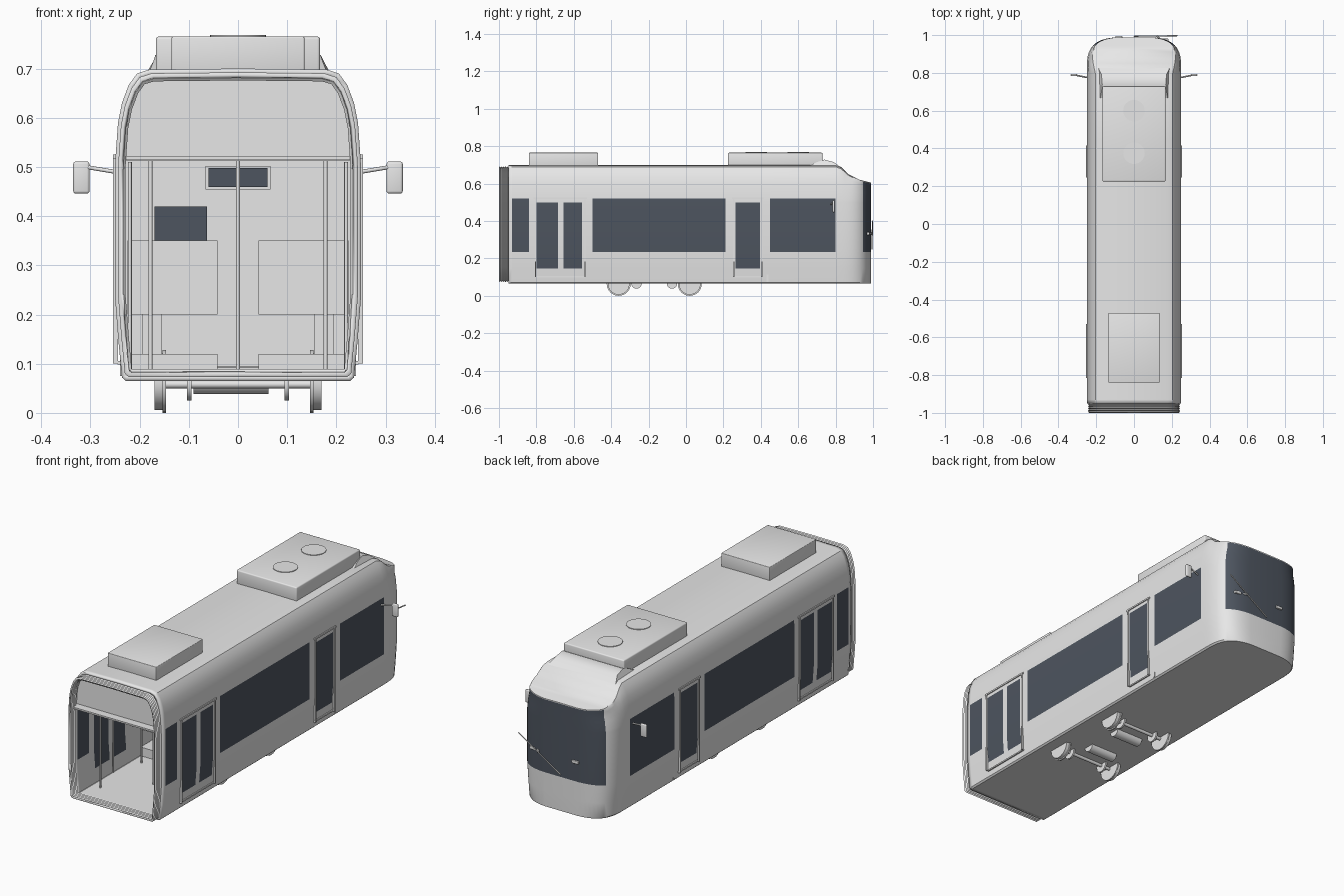
import bpy, bmesh, math
from mathutils import Vector

if "Cube" in bpy.data.objects:
    bpy.data.objects.remove(bpy.data.objects["Cube"])


def material(name, rgb):
    m = bpy.data.materials.new(name)
    m.use_nodes = True
    m.diffuse_color = (*rgb, 1)
    m.node_tree.nodes["Principled BSDF"].inputs["Base Color"].default_value = (*rgb, 1)
    return m


PAINT = material("light grey paint", (0.8, 0.8, 0.8))
GLASS = material("dark glass", (0.075, 0.09, 0.115))


def finish(name, bm, mats=(PAINT,), smooth=True):
    bmesh.ops.recalc_face_normals(bm, faces=bm.faces)
    me = bpy.data.meshes.new(name)
    bm.to_mesh(me)
    bm.free()
    for m in mats:
        me.materials.append(m)
    ob = bpy.data.objects.new(name, me)
    bpy.context.collection.objects.link(ob)
    if smooth:
        bpy.ops.object.select_all(action='DESELECT')
        ob.select_set(True)
        bpy.context.view_layer.objects.active = ob
        bpy.ops.object.shade_smooth_by_angle(angle=math.radians(35))
    return ob


def box(name, x, y, z, mat=PAINT, bevel=0):
    """Box from three (low, high) ranges, with optional rounded edges."""
    bm = bmesh.new()
    bmesh.ops.create_cube(bm, size=1)
    for v in bm.verts:
        v.co = [r[0] if c < 0 else r[1] for c, r in zip(v.co, (x, y, z))]
    if bevel:
        bmesh.ops.bevel(bm, geom=bm.edges[:], offset=bevel, segments=3, affect='EDGES', profile=0.5)
    return finish(name, bm, (mat,), bool(bevel))


def rod(name, a, b, r, mat=PAINT, sides=24):
    """Cylinder running from point a to point b."""
    a, b = Vector(a), Vector(b)
    bm = bmesh.new()
    bmesh.ops.create_cone(bm, cap_ends=True, segments=sides, radius1=r, radius2=r, depth=(b - a).length)
    turn = (b - a).to_track_quat('Z', 'Y')
    for v in bm.verts:
        v.co = turn @ v.co + (a + b) / 2
    return finish(name, bm, (mat,))


def loft(name, rings, cap_end, rule, thickness):
    """Skin half rings (bottom centre to top centre) on both sides, then thicken inward."""
    bm = bmesh.new()
    n = len(rings[0])
    cols = []
    for ring in rings:
        right = [bm.verts.new(p) for p in ring]
        left = [bm.verts.new((-p[0], p[1], p[2])) if 0 < i < n - 1 else right[i] for i, p in enumerate(ring)]
        cols.append((right, left))
    for a, b in zip(cols, cols[1:]):
        for ra, rb in zip(a, b):
            for i in range(n - 1):
                f = bm.faces.new((ra[i], ra[i + 1], rb[i + 1], rb[i]))
                f.material_index = rule(i, f.calc_center_median().y)
    if cap_end:
        r, l = cols[-1]
        for i in range(n - 1):
            f = bm.faces.new(list(dict.fromkeys((r[i], r[i + 1], l[i + 1], l[i]))))
            f.material_index = rule(i, 1)
    ob = finish(name, bm, (PAINT, GLASS))
    mod = ob.modifiers.new("wall", 'SOLIDIFY')
    mod.thickness = thickness
    mod.offset = -1
    return ob


# Body cross-section, half, from bottom centre to top centre
PROFILE = [(0, .065), (.228, .065), (.236, .072), (.243, .145), (.25, .235), (.25, .50), (.249, .52),
           (.244, .59), (.236, .63), (.222, .667), (.205, .69), (.18, .698), (0, .70)]
WINDOWS = [(-.93, -.84), (-.50, .21), (.45, .80)]
DOORS = [(-.80, -.685), (-.655, -.555), (.265, .395)]
ROOFLINE = [(.8, .70), (.83, .688), (.87, .65), (.93, .62), (.99, .605)]


def roof_height(y):
    for (y0, z0), (y1, z1) in zip(ROOFLINE, ROOFLINE[1:]):
        if y0 <= y <= y1:
            return z0 + (z1 - z0) * (y - y0) / (y1 - y0)
    return .70


def section(y):
    t = max(0, (y - .8) / .19)
    width = (1 - t ** 3.5) ** (1 / 3.5)
    top = roof_height(y)
    square = min(1, t * 1.3)
    ring = []
    for x, z in PROFILE:
        if x > .17 and z > .5:
            x += (max(x, .238) - x) * square
        if z > .5:
            z = .5 + (z - .5) * (top - .5) / .2
        ring.append((x * width, y, z))
    return ring


def body_rule(i, y):
    z0, z1 = PROFILE[i][1], PROFILE[i + 1][1]
    if y > .945:
        return int(z0 >= .235 and z1 <= .69)
    if any(a < y < b for a, b in WINDOWS):
        return int(z0 >= .235 and z1 <= .52)
    if any(a < y < b for a, b in DOORS):
        return int(z0 >= .145 and z1 <= .50)
    return 0


cuts = {v for span in WINDOWS + DOORS for v in span} | {-.95}
cuts |= {.83, .85, .87, .89, .91, .93, .945, .957, .967, .975, .981, .985, .988}
loft("body_shell", [section(y) for y in sorted(cuts)], True, body_rule, .012)

# Pleated gangway at the open end
pleats = []
for k in range(11):
    s = .975 if k % 2 else .955
    pleats.append([(x * s, -1 + .005 * k, .385 + (z - .385) * s) for x, z in PROFILE])
loft("gangway_bellows", pleats, False, lambda i, y: 0, .01)

# End bulkhead over the doorway, ceiling and cab partition
bm = bmesh.new()
arch = [(x * .965, -.94, z - .008) for x, z in PROFILE if z >= .52]
bm.faces.new([bm.verts.new(p) for p in arch + [(-x, y, z) for x, y, z in arch[-2::-1]]])
finish("end_bulkhead", bm, smooth=False)
box("ceiling", (-.236, .236), (-.98, .44), (.514, .522))
box("cab_partition", (-.24, .24), (.43, .44), (.075, .52))
box("partition_window", (-.17, -.063), (.422, .43), (.35, .42), GLASS)
box("screen_post", (-.14, -.136), (.42, .43), (.32, .35))
box("display_case", (-.066, .066), (-.53, -.502), (.454, .502))
box("display_panel", (-.06, .06), (-.534, -.53), (.459, .498), GLASS)

# Roof equipment
box("front_roof_unit", (-.135, .135), (-.84, -.47), (.69, .765), bevel=.003)
box("rear_roof_unit", (-.167, .167), (.225, .73), (.69, .765), bevel=.006)
for y in (.375, .60):
    rod("roof_fan", (0, y, .76), (0, y, .768), .057, sides=32)

# Fairing sloping down behind the rear roof unit
bm = bmesh.new()
sides = []
for s in (-1, 1):
    pts = [(.18, .66, .695), (.172, .70, .715), (.168, .74, .728), (.172, .79, .715), (.19, .83, .685)]
    sides.append([bm.verts.new((s * x, y, z)) for x, y, z in pts])
for a, b in zip(range(4), range(1, 5)):
    bm.faces.new((sides[0][a], sides[0][b], sides[1][b], sides[1][a]))
for side in sides:
    bm.faces.new(side)
finish("roof_fairing", bm)

# Bogie: wheels with flanges, axles, brake discs and motors
for y in (-.36, .02):
    rod("axle", (-.15, y, .058), (.15, y, .058), .008)
    for s in (-1, 1):
        rod("wheel", (s * .15, y, .064), (s * .17, y, .064), .058)
        rod("wheel_flange", (s * .146, y, .064), (s * .153, y, .064), .064)
        rod("brake_disc", (s * .095, y, .058), (s * .104, y, .058), .033)
for y in (-.265, -.075):
    rod("motor", (-.09, y, .066), (.062, y, .066), .028)

for s, side in ((-1, "right"), (1, "left")):
    # Door surrounds and grab rails
    for a, b in ((-.805, -.54), (.255, .405)):
        xs = sorted((s * .244, s * .254))
        box(side + "_door_header", xs, (a - .01, b + .01), (.517, .525))
        box(side + "_door_sill", sorted((s * .235, s * .245)), (a, b), (.098, .105))
        for y in (a, b):
            box(side + "_door_post", xs, (y - .003, y + .003), (.10, .52))
            rod(side + "_door_pole", (s * .178, y - .03 * (1 if y == a else -1), .075),
                (s * .178, y - .03 * (1 if y == a else -1), .516), .004, sides=12)
        rod(side + "_door_rail", (s * .22, (a + b) / 2, .08), (s * .22, (a + b) / 2, .51), .004, sides=12)
    # Mirrors on arms
    rod(side + "_mirror_arm", (s * .244, .775, .489), (s * .31, .788, .50), .004, sides=12)
    box(side + "_mirror", sorted((s * .302, s * .335)), (.783, .795), (.446, .511), bevel=.005)
    # Seats on podiums over the wheels
    span = sorted((s * .042, s * .225))
    for y, back in ((-.36, -1), (.02, 1)):
        box(side + "_seat_podium", span, (y - .09, y + .09), (.075, .12))
        box(side + "_seat_pedestal", sorted((s * .155, s * .195)), (y - .03, y + .03), (.12, .20))
        box(side + "_seat_cushion", span, (y - .06, y + .06), (.20, .218))
        box(side + "_seat_back", span, sorted((y + back * .06, y + back * .075)), (.20, .35))

rod("centre_pole", (0, -.67, .075), (0, -.67, .516), .004, sides=12)

# Windscreen wiper and fittings
rod("wiper_blade", (.23, .997, .40), (0, .994, .25), .003, sides=8)
rod("wiper_arm", (.15, .965, .34), (.12, .996, .33), .005, sides=8)
for x, y in ((.165, .975), (-.08, .99)):
    box("windscreen_fitting", (x - .018, x + .018), (y - .02, y + .006), (.325, .34), bevel=.003)
